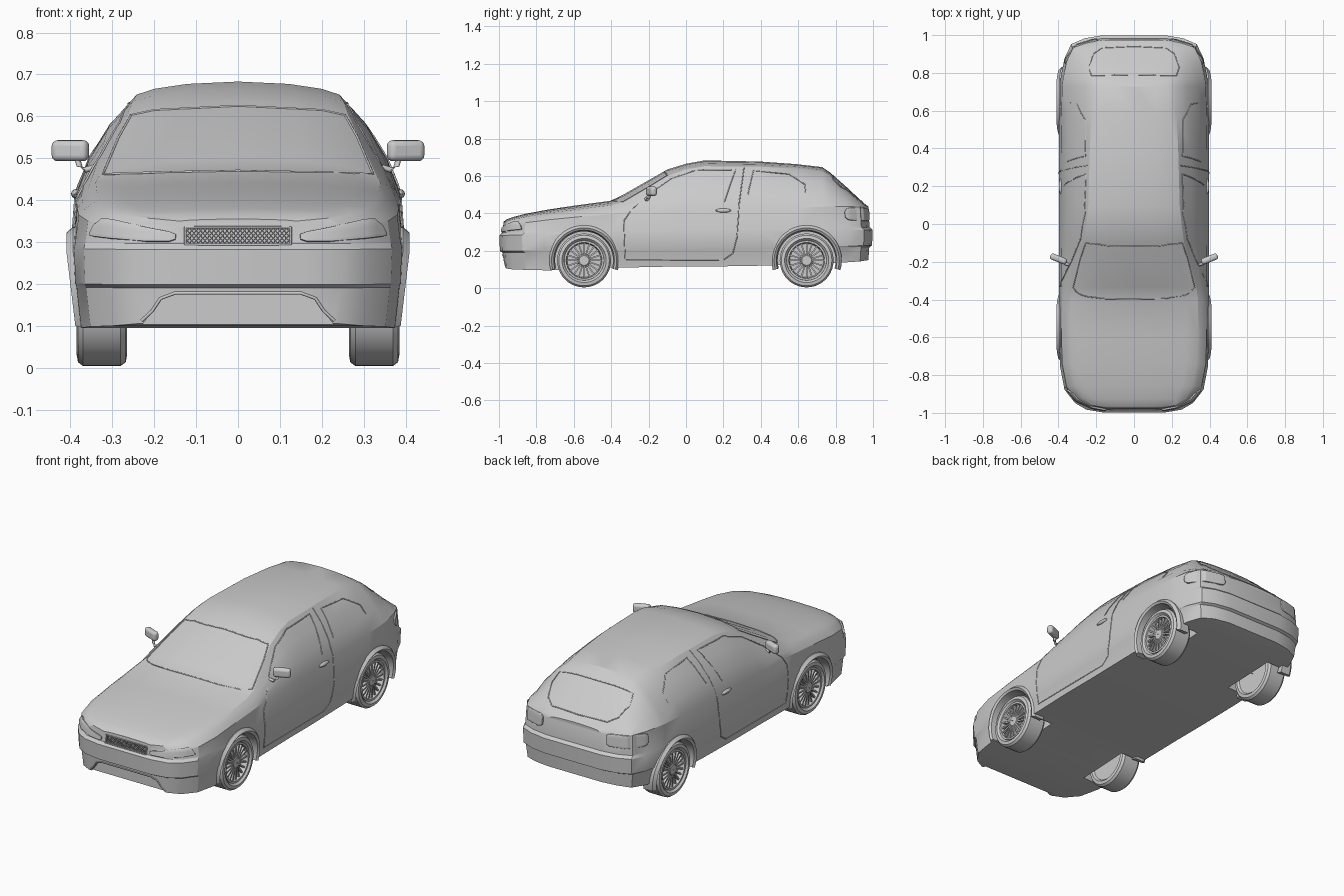
import bpy, bmesh, math
from mathutils import Vector, Matrix
from mathutils.bvhtree import BVHTree

if "Cube" in bpy.data.objects:
    bpy.data.objects.remove(bpy.data.objects["Cube"])

grey = bpy.data.materials.new("plain_grey")
grey.use_nodes = True
grey.diffuse_color = (0.6, 0.6, 0.6, 1)
grey.node_tree.nodes["Principled BSDF"].inputs["Base Color"].default_value = (0.6, 0.6, 0.6, 1)


def finish(name, bm, angle=35):
    bmesh.ops.recalc_face_normals(bm, faces=bm.faces)
    me = bpy.data.meshes.new(name)
    bm.to_mesh(me)
    bm.free()
    ob = bpy.data.objects.new(name, me)
    bpy.context.collection.objects.link(ob)
    me.materials.append(grey)
    bpy.ops.object.select_all(action="DESELECT")
    bpy.context.view_layer.objects.active = ob
    ob.select_set(True)
    bpy.ops.object.shade_smooth_by_angle(angle=math.radians(angle))
    return ob


def skin(bm, rows, wrap_u=False, wrap_v=False):
    """Quads over a grid of points."""
    vs = [[bm.verts.new(p) for p in r] for r in rows]
    nu, nv = len(rows), len(rows[0])
    for i in range(nu if wrap_u else nu - 1):
        for j in range(nv if wrap_v else nv - 1):
            a, b = vs[i], vs[(i + 1) % nu]
            bm.faces.new((a[j], a[(j + 1) % nv], b[(j + 1) % nv], b[j]))
    return vs


def lathe(bm, profile, s, y, z, start=0, end=360, steps=40, closed=True):
    """Turn (radius, x) points about a sideways axis."""
    full = end - start == 360
    rows = []
    for i in range(steps if full else steps + 1):
        a = math.radians(start + (end - start) * i / steps)
        rows.append([(s * x, y + r * math.cos(a), z + r * math.sin(a)) for r, x in profile])
    vs = skin(bm, rows, full, closed)
    if not full:
        bm.faces.new(vs[0])
        bm.faces.new(vs[-1])


def cut(target, cutter):
    mod = target.modifiers.new("cut", "BOOLEAN")
    mod.operation, mod.object, mod.solver = "DIFFERENCE", cutter, "EXACT"
    bpy.context.view_layer.objects.active = target
    bpy.ops.object.modifier_apply(modifier=mod.name)
    bpy.data.objects.remove(cutter)


# Body shell: y, half width, floor, belt, roof edge x, roof edge z, top
STATIONS = [
    (-.99, .16, .11, .335, .14, .35, .355), (-.975, .25, .105, .338, .215, .357, .367),
    (-.94, .31, .10, .343, .27, .367, .38), (-.87, .365, .098, .35, .31, .382, .398),
    (-.75, .388, .095, .365, .33, .402, .42), (-.6, .392, .10, .38, .337, .42, .442),
    (-.41, .393, .11, .395, .34, .443, .467), (-.34, .393, .11, .40, .33, .46, .5),
    (-.1, .395, .115, .41, .265, .60, .635), (0, .395, .115, .412, .252, .635, .665),
    (.1, .395, .115, .415, .242, .652, .683), (.4, .395, .12, .425, .234, .65, .677),
    (.6, .392, .125, .43, .225, .637, .663), (.74, .388, .13, .435, .215, .62, .647),
    (.78, .383, .132, .436, .22, .6, .62), (.87, .365, .138, .437, .23, .525, .542),
    (.945, .33, .143, .434, .24, .46, .473), (.975, .26, .148, .425, .2, .438, .447),
    (.99, .17, .15, .42, .14, .43, .437)]


def half_section(y, w, zb, belt, xe, ze, top):
    up = .03 * (y + 1) / 2
    sides = [(.19, .993, .99), (.198, 1, 1.005), (.282, 1.008, 1.008), (.296, 1, .992)]
    pts = [(0, y * .985, zb), (w * .965, y * .985, zb)]
    pts += [(w * sx, y * sy, z + up) for z, sx, sy in sides]
    yt, wb = y * .985, w * .98
    pts.append((wb, yt, belt))
    for t in (.33, .67):
        bulge = math.sin(math.pi * t) * (ze - belt) * .08
        pts.append((wb + (xe - wb) * t + bulge, yt, belt + (ze - belt) * t + bulge * .4))
    pts += [(xe, yt, ze), (xe * .82, yt, ze + (top - ze) * .45),
            (xe * .5, yt, ze + (top - ze) * .82), (0, yt, top)]
    return pts


bm = bmesh.new()
rows = []
for st in STATIONS:
    h = half_section(*st)
    rows.append(h + [(-x, y, z) for x, y, z in h[-2:0:-1]])
loops = skin(bm, rows, False, True)
for ring in (loops[0], loops[-1]):
    n = len(ring)
    for i in range(n // 2):
        quad = [ring[i], ring[i + 1], ring[-i - 1], ring[-i % n]]
        bm.faces.new(list(dict.fromkeys(quad)))
body = finish("body_shell", bm, 25)
tree = BVHTree.FromPolygons([v.co.copy() for v in body.data.vertices],
                            [list(p.vertices) for p in body.data.polygons])


def project(p, d):
    d = Vector(d).normalized()
    hit = tree.ray_cast(Vector(p) - d, d)[0]
    return hit if hit else Vector(p)


def seam(name, pts, d, closed=False, radius=.0028):
    """Thin trim line laid on the body."""
    pts = [Vector(p) for p in pts]
    ends = pts[1:] + pts[:1] if closed else pts[1:]
    path = [project(a.lerp(b, k / 8), d) for a, b in zip(pts, ends) for k in range(8)]
    if not closed:
        path.append(project(pts[-1], d))
    cu = bpy.data.curves.new(name, "CURVE")
    cu.dimensions, cu.bevel_depth, cu.bevel_resolution = "3D", radius, 1
    sp = cu.splines.new("POLY")
    sp.points.add(len(path) - 1)
    for q, p in zip(sp.points, path):
        q.co = (*p, 1)
    sp.use_cyclic_u = closed
    cu.materials.append(grey)
    bpy.context.collection.objects.link(bpy.data.objects.new(name, cu))


def lamp(name, s, a, b, columns):
    """Raised lens over a plan line a-b; columns are (fraction, low z, high z)."""
    a, b = Vector((s * a[0], a[1], 0)), Vector((s * b[0], b[1], 0))
    line = b - a
    d = Vector((line.y, -line.x, 0)).normalized()
    if d.y * a.y > 0:
        d = -d
    grid = []
    for t, lo, hi in columns:
        p = a.lerp(b, t)
        grid.append([project((p.x, p.y, lo + (hi - lo) * k / 5), d) - d * .003 for k in range(6)])
    bm = bmesh.new()
    skin(bm, grid)
    ob = finish(name, bm)
    mod = ob.modifiers.new("thickness", "SOLIDIFY")
    mod.thickness, mod.offset = .012, 0
    bev = ob.modifiers.new("soft_rim", "BEVEL")
    bev.width, bev.segments = .003, 2


def box(bm, size, matrix):
    bmesh.ops.create_cube(bm, size=1, matrix=matrix @ Matrix.Diagonal((*size, 1)))


TYRE = [(.106, .046), (.118, .06), (.135, .057), (.144, .045), (.144, -.045), (.135, -.057), (.118, -.06), (.106, -.046)]
RIM = [(.001, .02), (.09, .02), (.096, .052), (.106, .052), (.108, .03), (.108, -.05), (.001, -.05)]
HUB = [(.001, .048), (.026, .048), (.034, .042), (.036, .02), (.001, .02)]
FLARE = [(.155, .34), (.162, .402), (.174, .41), (.188, .394), (.188, .34)]
AXLES = {"front": -.545, "rear": .645}
CZ, CX = .148, .325

for side, s in (("left", 1), ("right", -1)):
    for end, y in AXLES.items():
        # Wheel well and arch flare
        bm = bmesh.new()
        lathe(bm, [(.001, .24), (.162, .24), (.162, .5), (.001, .5)], s, y, CZ)
        cut(body, finish("well_cutter", bm))
        bm = bmesh.new()
        lathe(bm, FLARE, s, y, CZ, -16, 196, 28)
        for v in bm.verts:
            v.co.x -= s * max(0, .28 - v.co.z) * .12
        finish(f"{side}_{end}_arch", bm)
        # Wheel
        for part, prof in (("tyre", TYRE), ("rim", RIM), ("hub", HUB)):
            bm = bmesh.new()
            lathe(bm, [(r, CX + x) for r, x in prof], s, y, CZ)
            finish(f"{side}_{end}_{part}", bm)
        bm = bmesh.new()
        for i in range(20):
            m = Matrix.Translation((s * (CX + .036), y, CZ)) @ Matrix.Rotation(i * math.tau / 20, 4, "X")
            box(bm, (.018, .008, .068), m @ Matrix.Translation((0, 0, .064)))
        finish(f"{side}_{end}_spokes", bm)

    # Door, window and quarter-light lines
    d = (-s, 0, 0)
    lines = {"door": [(.31, .645), (.285, .46), (.272, .27), (.25, .185), (.2, .152), (-.325, .15), (-.332, .36), (-.29, .42)],
             "window": [(-.29, .42), (-.2, .5), (-.08, .585), (.05, .63), (.265, .633), (.235, .55), (.205, .46)],
             "quarter_window": [(.33, .5), (.36, .628), (.55, .61), (.635, .555), (.64, .51)]}
    for name, pts in lines.items():
        seam(f"{side}_{name}_line", [(s * .4, y, z) for y, z in pts], d)

    lamp(f"{side}_headlamp", s, (.15, -.985), (.355, -.885),
         [(0, .306, .318), (.06, .301, .324), (.3, .301, .334), (.7, .308, .352), (.85, .311, .354), (.95, .313, .338), (1, .315, .32)])
    lamp(f"{side}_tail_lamp", s, (.19, .97), (.365, .85),
         [(0, .375, .415), (.05, .363, .425), (.12, .36, .428), (.5, .36, .43), (.88, .362, .43), (.96, .367, .425), (1, .38, .41)])

    # Door handle
    bm = bmesh.new()
    hit = project((s * .4, .2, .415), d)
    bmesh.ops.create_uvsphere(bm, u_segments=16, v_segments=8, radius=1,
                              matrix=Matrix.Translation(hit) @ Matrix.Diagonal((.011, .042, .011, 1)))
    finish(f"{side}_door_handle", bm)

    # Mirror on a bent stalk
    bm = bmesh.new()
    box(bm, (.092, .034, .05), Matrix.Translation((s * .4, -.185, .518)) @ Matrix.Rotation(s * .38, 4, "Z"))
    housing = finish(f"{side}_mirror", bm)
    bev = housing.modifiers.new("round", "BEVEL")
    bev.width, bev.segments = .014, 4
    bm = bmesh.new()
    path = [(.345, -.215, .478), (.365, -.21, .472), (.378, -.2, .48), (.384, -.192, .5)]
    skin(bm, [[(s * (x + .007 * math.cos(k * math.tau / 8)), y + .008 * math.sin(k * math.tau / 8), z) if i > 1 else
               (s * x, y + .008 * math.sin(k * math.tau / 8), z + .007 * math.cos(k * math.tau / 8))
               for k in range(8)] for i, (x, y, z) in enumerate(path)], False, True)
    finish(f"{side}_mirror_stalk", bm, 60)

# Windscreen and rear window outlines
half = [(0, .625), (.2, .615), (.255, .603), (.285, .55), (.322, .462), (.2, .466), (0, .47)]
loop = half + [(-x, z) for x, z in half[-2:0:-1]]
seam("windscreen_line", [(x, -.6, z) for x, z in loop], (0, 1, 0), True)
half = [(0, .94), (.17, .932), (.215, .9), (.24, .83), (.225, .785), (0, .79)]
loop = half + [(-x, y) for x, y in half[-2:0:-1]]
seam("rear_window_line", [(x, y, .6) for x, y in loop], (0, 0, -1), True)


def prism(name, outline, y0, y1):
    bm = bmesh.new()
    vs = skin(bm, [[(x, y, z) for x, z in outline] for y in (y0, y1)], False, True)
    bm.faces.new(vs[0])
    bm.faces.new(vs[1])
    return finish(name, bm)


# Lower intake recess with a trim lip
arch = [(.23, .1), (.205, .135), (.185, .165), (.15, .178)]
arch += [(-x, z) for x, z in arch[::-1]]
seam("intake_lip", [(x, -1, max(z, .112)) for x, z in arch], (0, 1, 0), False, .004)
cut(body, prism("intake_cutter", [(.235, .05)] + arch + [(-.235, .05)], -1.1, -.945))

# Grille: recess, frame and diamond mesh
frame = [(.126, .294), (.126, .335), (-.126, .335), (-.126, .294)]
seam("grille_frame", [(x, -1, z) for x, z in frame], (0, 1, 0), True, .003)
for i in range(3):
    for flip in (0, 1):
        seam(f"grille_mesh_{i}_{flip}", [(-.126 + k * .0105, -1, .297 + .012 * (i + (k + flip) % 2))
                                        for k in range(25)], (0, 1, 0), False, .0014)
cut(body, prism("grille_cutter", frame, -1.1, -.96))

bpy.context.view_layer.objects.active = body
body.select_set(True)
bpy.ops.object.shade_smooth_by_angle(angle=math.radians(25))
